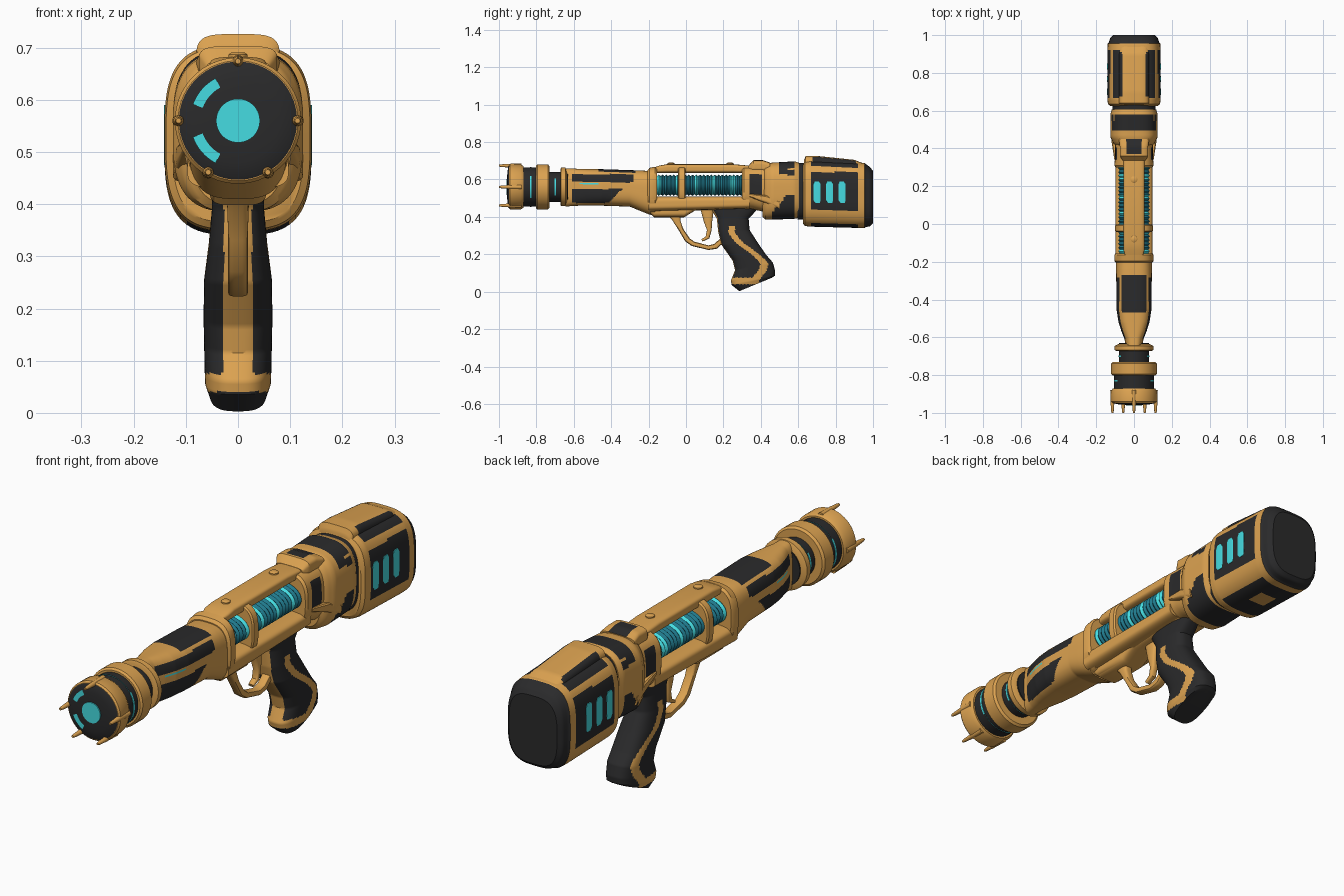
import bpy, bmesh, math

COLS = [("amber_shell", (0.72, 0.365, 0.082)), ("charcoal", (0.023, 0.023, 0.024)),
        ("bright_cyan", (0.06, 0.72, 0.76)), ("deep_teal", (0.014, 0.19, 0.26))]
MATS = []
for nm, c in COLS:
    m = bpy.data.materials.new(nm)
    m.diffuse_color = (*c, 1)
    MATS.append(m)
AMBER, DARK, CYAN, TEAL = range(4)


def loft(name, secs, col=AMBER, n=2.0, segs=64, cx=0.0, step=0.012):
    """Skin superellipse rings; each section is (y0, z0, y1, z1, half_width).
    col is a material number or a rule f(x, y, z, u), u = -1..1 from point 0 to point 1."""
    rows = []
    for a, b in zip(secs, secs[1:]):
        d = max(abs(p - q) for p, q in zip(a, b))
        k = max(1, math.ceil(d / step)) if callable(col) else 1
        rows += [[p + (q - p) * i / k for p, q in zip(a, b)] for i in range(k)]
    rows.append(secs[-1])
    uv = []
    for i in range(segs):
        t = 2 * math.pi * (i + 0.5) / segs
        c, s = math.cos(t), math.sin(t)
        k = (abs(c) ** n + abs(s) ** n) ** (-1 / n)
        uv.append((c * k, s * k))
    bm = bmesh.new()
    rings = []
    for y0, z0, y1, z1, hw in rows:
        rings.append([bm.verts.new((cx + w * hw, (y0 + y1) / 2 + u * (y1 - y0) / 2,
                                    (z0 + z1) / 2 + u * (z1 - z0) / 2)) for u, w in uv])

    def face(vs, u):
        f = bm.faces.new(vs)
        c = f.calc_center_median()
        f.material_index = col(c.x, c.y, c.z, u) if callable(col) else col
        f.smooth = True

    for r, q in zip(rings, rings[1:]):
        for i in range(segs):
            j = (i + 1) % segs
            face((r[i], r[j], q[j], q[i]), (uv[i][0] + uv[j][0]) / 2)
    face(rings[0], 0)
    face(rings[-1], 0)
    bmesh.ops.recalc_face_normals(bm, faces=bm.faces)
    me = bpy.data.meshes.new(name)
    bm.to_mesh(me)
    bm.free()
    for m in MATS:
        me.materials.append(m)
    ob = bpy.data.objects.new(name, me)
    bpy.context.collection.objects.link(ob)
    bpy.context.view_layer.objects.active = ob
    ob.select_set(True)
    bpy.ops.object.shade_smooth_by_angle(angle=math.radians(35))
    ob.select_set(False)
    return ob


def body(name, secs, col=AMBER, n=4.0, segs=96, cx=0.0, step=0.012):
    """Loft along y; each section is (y, z_low, z_high, half_width)."""
    return loft(name, [(y, a, y, b, h) for y, a, b, h in secs], col, n, segs, cx, step)


def lathe(name, prof, col=AMBER, z=0.56, cx=0.0, segs=48):
    """Round part along y; profile is (y, radius)."""
    return body(name, [(y, z - r, z + r, r) for y, r in prof], col, 2.0, segs, cx)


# Muzzle: collar, two rings, dark sleeves, domed emitter face
lathe("muzzle_collar", [(-.672, .092), (-.668, .103), (-.645, .103), (-.635, .08)])
lathe("muzzle_inner_sleeve", [(-.74, .08), (-.63, .08)], DARK)
lathe("muzzle_rear_ring", [(-.802, .113), (-.795, .121), (-.738, .121), (-.73, .112)])
lathe("muzzle_outer_sleeve", [(-.885, .105), (-.79, .105)], DARK)
lathe("muzzle_front_ring", [(-.947, .115), (-.94, .121), (-.885, .121), (-.87, .112)])
lathe("emitter_face", [(-.957, .045), (-.955, .08), (-.95, .108), (-.946, .115), (-.93, .115)], DARK)
lathe("emitter_lens", [(-.961, .042), (-.95, .042)], CYAN)
for y, r in ((-.83, .1065), (-.70, .0815)):
    lathe("sleeve_glow_line", [(y - .004, r), (y + .004, r)],
          lambda x, y, z, u: CYAN if abs(u) < .6 else DARK)
for a in (90, 0, 180, 240, 300):
    px, pz = .114 * math.cos(math.radians(a)), .56 + .114 * math.sin(math.radians(a))
    lathe("muzzle_prong", [(-1.0, .005), (-.99, .007), (-.95, .010), (-.88, .012)], AMBER, pz, px, 16)
# Curved glow strips on the emitter face
for a0 in (118, 200):
    bm = bmesh.new()
    pts = [(r, math.radians(a0 + 42 * i / 8)) for r, seq in ((.092, range(9)), (.072, range(8, -1, -1))) for i in seq]
    f = bm.faces.new([bm.verts.new((r * math.cos(a), -.957, .56 + r * math.sin(a))) for r, a in pts])
    f.normal_update()
    if f.normal.y > 0:
        f.normal_flip()
    me = bpy.data.meshes.new("emitter_glow_strip")
    bm.to_mesh(me)
    bm.free()
    me.materials.append(MATS[CYAN])
    bpy.context.collection.objects.link(bpy.data.objects.new("emitter_glow_strip", me))


# Handguard with dark inset panels
def guard_rule(x, y, z, u):
    if u > .8 and abs(x) < .066 and -.47 < y < -.27:
        return DARK
    if .585 < z < .628 and -.61 < y < -.28 and u < .8:
        return DARK
    if .475 < z < .55 and -.61 < y < -.39 + (z - .5):
        return DARK
    return CYAN if .574 < z < .58 and -.57 < y < -.47 else AMBER


body("handguard", [(-.645, .455, .66, .045), (-.61, .458, .658, .05), (-.57, .46, .657, .066),
                   (-.52, .46, .656, .082), (-.45, .46, .655, .093), (-.30, .455, .65, .094),
                   (-.24, .43, .648, .095), (-.19, .41, .645, .095)], guard_rule, 3.0, step=.006)

# Receiver frame: bulkheads, rails and keel around the open coil bay
body("front_bulkhead", [(-.205, .43, .65, .095), (-.195, .42, .662, .104), (-.165, .42, .668, .104), (-.155, .44, .66, .098)], n=3)
body("middle_hoop", [(-.042, .46, .665, .094), (-.037, .46, .67, .1), (-.009, .46, .67, .1), (-.003, .46, .665, .094)], n=3)
body("lower_rail", [(-.2, .43, .51, .097), (.34, .445, .51, .097)], n=4)
body("keel", [(-.22, .44, .48, .05), (-.17, .398, .48, .055), (-.01, .398, .48, .055), (.05, .435, .48, .055), (.34, .44, .48, .055)])
body("top_rail", [(-.2, .635, .655, .04), (-.14, .635, .675, .055), (-.1, .635, .682, .055), (.25, .635, .682, .055), (.36, .635, .672, .055)])
for y in (-.08, .235):
    loft("rail_pin", [(y - .018, .67, y + .018, .67, .018), (y - .018, .687, y + .018, .687, .018), (y - .012, .691, y + .012, .691, .012)], segs=20)

# Ribbed energy coil
coil = [(-.165 + i * .01, .049 if i % 2 else .057) for i in range(48)]
body("energy_coil", [(y, .569 - r, .569 + r, r + .027) for y, r in coil],
     lambda x, y, z, u: CYAN if int((y + .2) / .02) % 5 == 2 else TEAL, 2.0, 48)


# Rear bulkhead, arched sight and shoulder
def bulk_rule(x, y, z, u):
    return DARK if .51 < z < .63 and .34 < y < .41 else AMBER


body("rear_bulkhead", [(.30, .45, .66, .098), (.31, .445, .668, .104), (.36, .44, .67, .1), (.45, .42, .67, .1)], bulk_rule, 3)
body("sight_base", [(.335, .64, .675, .06), (.36, .64, .703, .075), (.41, .64, .703, .075), (.45, .64, .69, .08)],
     lambda x, y, z, u: DARK if u > .8 and abs(x) < .04 and y > .37 else AMBER)


def shoulder_rule(x, y, z, u):
    if .5 < y < .575 and (u > .75 and abs(x) < .105 or .625 < z < .655 and u < .75):
        return DARK
    if z < .52 and .465 < y < .58 and z < .40 + (y - .44) * 1.2:
        return DARK
    return AMBER


body("shoulder", [(.41, .40, .66, .09), (.425, .385, .68, .108), (.46, .385, .69, .125), (.58, .39, .697, .125), (.605, .395, .69, .118)],
     shoulder_rule, 3.0)
body("rear_neck", [(.595, .385, .688, .115), (.645, .385, .688, .115)], DARK, 3.0)
body("side_lever", [(.34, .505, .525, .104), (.43, .47, .52, .118), (.5, .44, .49, .125)], AMBER, 6, 32)


# Rear power pack with side, shoulder and floor panels
def pack_rule(x, y, z, u):
    if y > .955:
        return DARK
    if .67 < y < .92:
        if .435 < z < .64 and abs(x) > .12:
            return DARK
        if u > .5 and .06 < abs(x) < .112:
            return DARK
        if u < -.74 and abs(x) < .1 and not (.76 < y < .84 and abs(x) < .04):
            return DARK
    return AMBER


body("power_pack", [(.625, .365, .68, .125), (.635, .352, .70, .138), (.66, .348, .705, .141), (.92, .341, .692, .141),
                    (.955, .341, .688, .139), (.96, .345, .684, .134), (.985, .35, .665, .126), (1.0, .365, .645, .11)],
     pack_rule, 3.2, 128, step=.008)
body("pack_spine", [(.63, .62, .70, .07), (.64, .62, .726, .08), (.70, .62, .726, .08), (.90, .62, .705, .08), (.95, .62, .685, .075)],
     lambda x, y, z, u: DARK if abs(x) > .062 and .68 < y < .91 else AMBER, n=4)
for s in (-1, 1):
    for i in range(3):
        y = .70 + .067 * i
        loft("pack_light", [(y - .008, .475, y + .016, .475, .004), (y - .02, .49, y + .02, .49, .004),
                            (y - .02, .575, y + .02, .575, .004), (y - .012, .59, y + .01, .59, .004)],
             CYAN, 6, 24, cx=s * .138)


# Pistol grip: amber front strap and wavy side stripe
def grip_rule(x, y, z, u):
    if z < .04 or y - z > .385:
        return DARK
    if u < -.72 and abs(x) < .027 or z < .075 and u < .1:
        return AMBER
    wave = .2 + .35 * math.sin((z - .08) * 20)
    return AMBER if abs(u - wave) < .2 and z < .35 else DARK


loft("pistol_grip", [(.13, .45, .39, .45, .05), (.165, .39, .335, .39, .05), (.172, .32, .34, .33, .056),
                     (.19, .25, .385, .26, .065), (.25, .165, .43, .195, .066), (.262, .115, .465, .155, .065),
                     (.24, .06, .477, .11, .064), (.245, .035, .475, .085, .063), (.285, .003, .46, .075, .054)],
     grip_rule, 2.8, 96, step=.006)
# Trigger guard and trigger
loft("trigger_guard", [(-.11, .42, -.03, .42, .022), (-.075, .385, -.03, .38, .02), (-.04, .33, -.014, .335, .019),
                       (-.005, .27, .02, .285, .019), (.03, .245, .045, .267, .019), (.12, .223, .12, .248, .019),
                       (.165, .23, .15, .255, .019), (.21, .27, .19, .29, .019)], n=4, segs=24)
loft("trigger", [(.075, .45, .15, .45, .016), (.095, .375, .14, .375, .016), (.112, .33, .137, .33, .015),
                 (.105, .295, .125, .285, .014), (.082, .28, .088, .268, .012)], n=3, segs=20)
